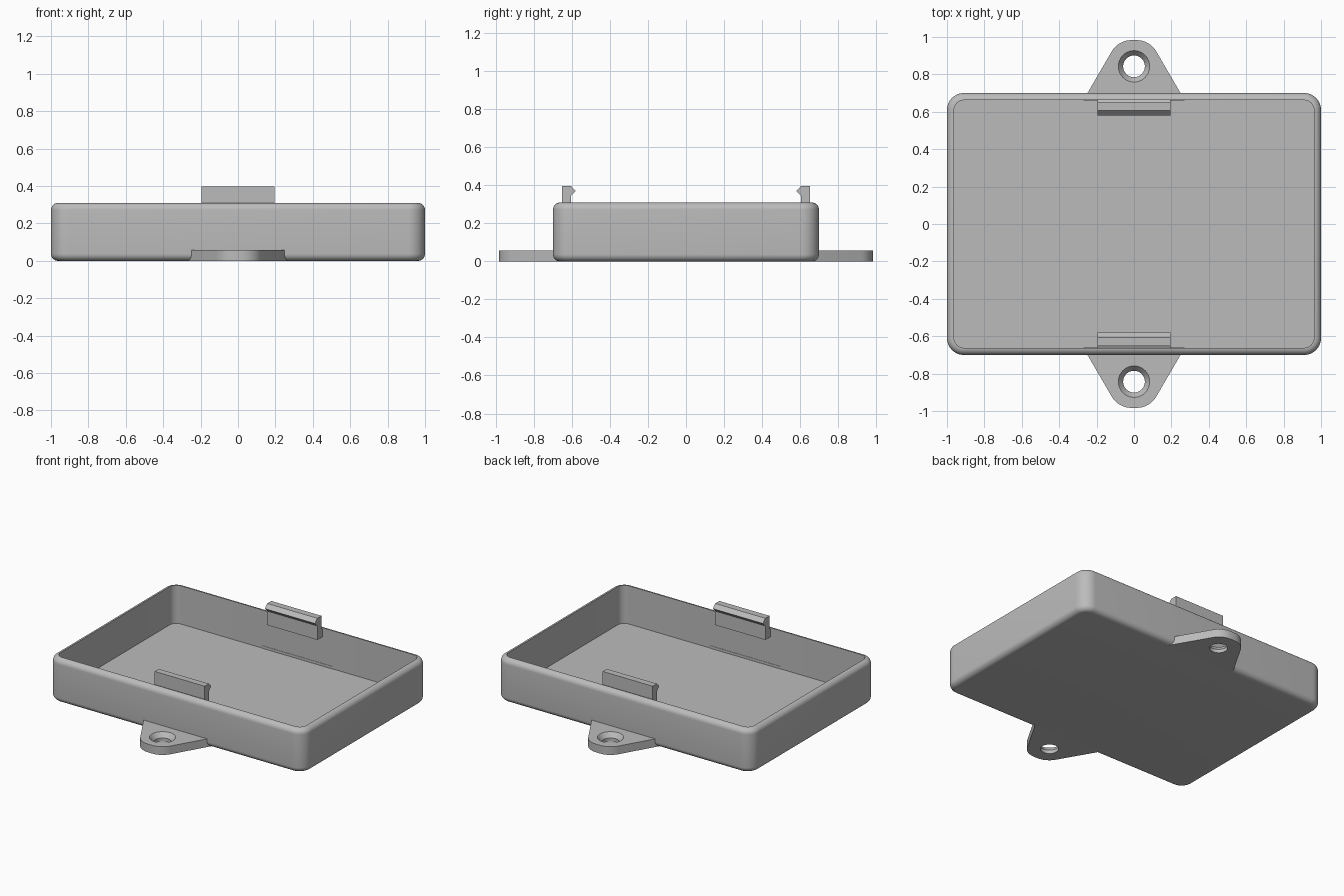
import bpy, bmesh
from math import sin, cos, pi, radians

cube = bpy.data.objects.get("Cube")
if cube:
    bpy.data.objects.remove(cube, do_unlink=True)

grey = bpy.data.materials.new("plain grey")
grey.use_nodes = True
colour = (0.5, 0.5, 0.5, 1)
grey.diffuse_color = colour
grey.node_tree.nodes["Principled BSDF"].inputs["Base Color"].default_value = colour

LENGTH, DEPTH, HEIGHT = 1.0, 0.70, 0.31     # half length, half depth, full height
WALL, FLOOR, CORNER = 0.038, 0.04, 0.09
TAB_TOP = 0.058


def finish(bm, name):
    bmesh.ops.recalc_face_normals(bm, faces=bm.faces)
    mesh = bpy.data.meshes.new(name)
    bm.to_mesh(mesh)
    bm.free()
    obj = bpy.data.objects.new(name, mesh)
    bpy.context.collection.objects.link(obj)
    mesh.materials.append(grey)
    bpy.ops.object.select_all(action='DESELECT')
    obj.select_set(True)
    bpy.context.view_layer.objects.active = obj
    bpy.ops.object.shade_smooth_by_angle(angle=radians(30))
    return obj


def ring(bm, points, z):
    return [bm.verts.new((x, y, z)) for x, y in points]


def bridge(bm, a, b):
    n = len(a)
    for i in range(n):
        j = (i + 1) % n
        bm.faces.new((a[i], a[j], b[j], b[i]))


def rounded_rectangle(inset, steps=10):
    r = CORNER - inset
    points = []
    for k, (sx, sy) in enumerate(((1, 1), (-1, 1), (-1, -1), (1, -1))):
        for i in range(steps + 1):
            a = (k + i / steps) * pi / 2
            points.append((sx * (LENGTH - CORNER) + r * cos(a),
                           sy * (DEPTH - CORNER) + r * sin(a)))
    return points


# Open tray: rounded outside edges, straight inside walls, flat floor
def make_tray():
    steps = 8
    angles = [i / steps * pi / 2 for i in range(steps + 1)]
    profile = [(WALL * (1 - sin(a)), WALL * (1 - cos(a))) for a in angles]
    profile += [(WALL * (1 - cos(a)), HEIGHT - WALL * (1 - sin(a))) for a in angles]
    profile.append((WALL, FLOOR))
    bm = bmesh.new()
    rings = [ring(bm, rounded_rectangle(inset), z) for inset, z in profile]
    for a, b in zip(rings, rings[1:]):
        bridge(bm, a, b)
    bm.faces.new(rings[0])
    bm.faces.new(rings[-1])
    finish(bm, "tray")


# Mounting tab with a countersunk screw hole
def make_tab(name, side):
    outline = []
    for centre, start in ((0.015, 30), (-0.015, 90)):
        for i in range(9):
            a = radians(start + 60 * i / 8)
            outline.append((centre + 0.12 * cos(a), side * (0.863 + 0.12 * sin(a))))
    root = 0.272
    outline += [(-root, side * 0.66), (root, side * 0.66)]

    def circle(r):
        return [(r * cos(2 * pi * i / 40), side * 0.843 + r * sin(2 * pi * i / 40))
                for i in range(40)]

    bm = bmesh.new()
    low, high = ring(bm, outline, 0), ring(bm, outline, TAB_TOP)
    hole = [ring(bm, circle(r), z) for r, z in ((0.058, 0), (0.058, 0.025), (0.084, TAB_TOP))]
    bridge(bm, low, high)
    bridge(bm, hole[0], hole[1])
    bridge(bm, hole[1], hole[2])
    for z in (0, TAB_TOP):
        edges = [e for e in bm.edges if all(abs(v.co.z - z) < 1e-5 for v in e.verts)]
        bmesh.ops.triangle_fill(bm, edges=edges, use_beauty=True)
    finish(bm, name)


# Snap clip: upright strip on the inner wall with a pointed hook facing inward
def make_clip(name, side):
    profile = [(0.67, 0.245), (0.67, 0.295), (0.652, 0.305), (0.652, 0.398), (0.606, 0.398),
               (0.58, 0.371), (0.606, 0.344), (0.606, 0.245)]
    bm = bmesh.new()
    ends = [[bm.verts.new((x, side * y, z)) for y, z in profile] for x in (-0.196, 0.196)]
    bridge(bm, *ends)
    for end in ends:
        bm.faces.new(end)
    finish(bm, name)


make_tray()
for label, side in (("front", -1), ("back", 1)):
    make_tab(label + "_mounting_tab", side)
    make_clip(label + "_snap_clip", side)
